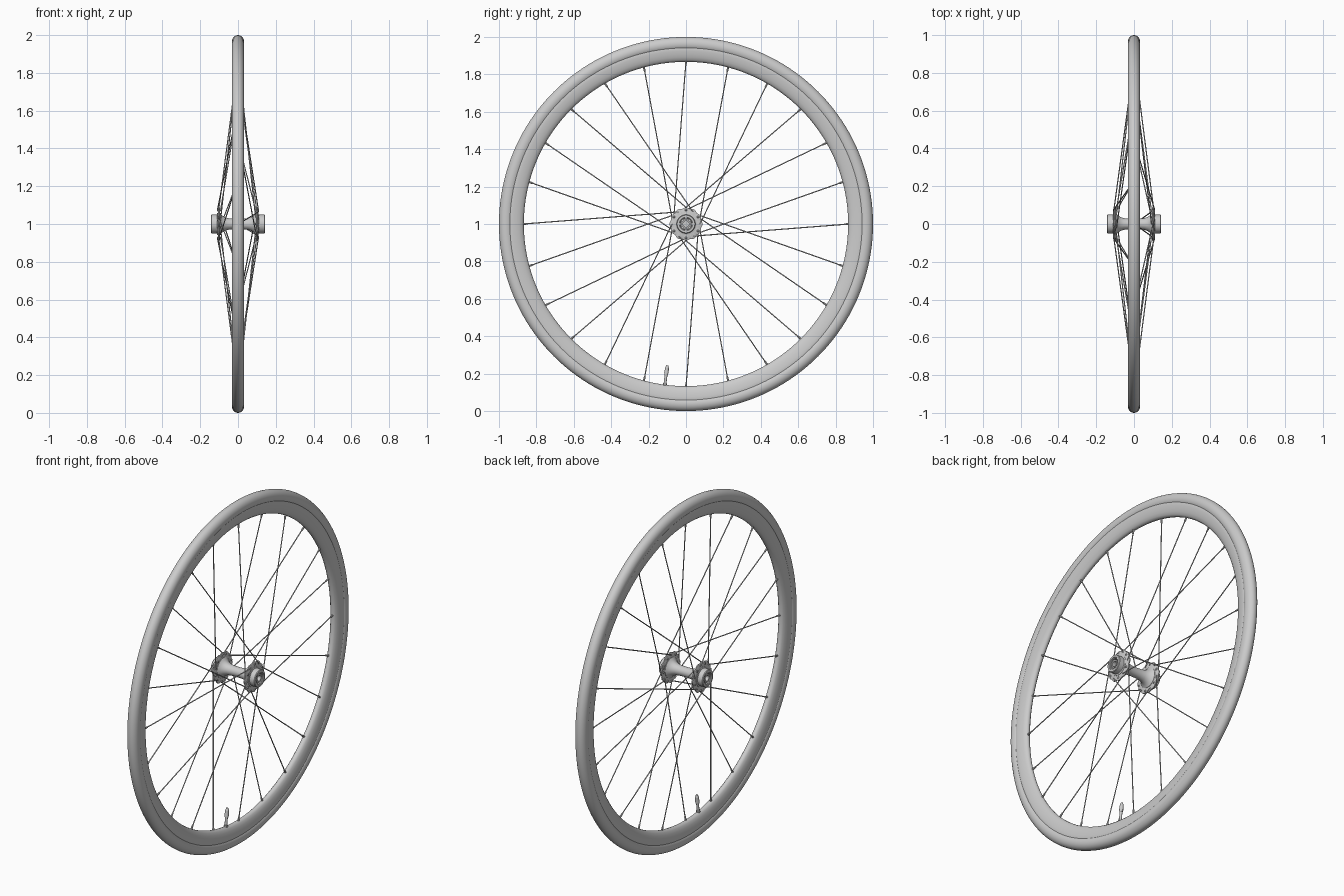
import bpy, bmesh, math
from mathutils import Vector, Matrix

if "Cube" in bpy.data.objects:
    bpy.data.objects.remove(bpy.data.objects["Cube"])

CZ = 1.0  # wheel centre height


def polar(x, r, deg):
    # clockwise from the top, as seen from +x
    a = math.radians(deg)
    return Vector((x, r * math.sin(a), CZ + r * math.cos(a)))


def finish(name, bm, angle=35):
    bmesh.ops.recalc_face_normals(bm, faces=bm.faces)
    me = bpy.data.meshes.new(name)
    bm.to_mesh(me)
    bm.free()
    ob = bpy.data.objects.new(name, me)
    bpy.context.collection.objects.link(ob)
    bpy.ops.object.select_all(action='DESELECT')
    ob.select_set(True)
    bpy.context.view_layer.objects.active = ob
    bpy.ops.object.shade_smooth_by_angle(angle=math.radians(angle))
    return ob


def lathe(name, profile, steps, closed=True, ripple=0.0, lobes=12):
    # revolve (x, radius) points about the axle; ripple scallops the outline
    bm = bmesh.new()
    rmax = max(r for _, r in profile)
    rings = []
    for i in range(steps):
        d = 360 * i / steps
        wave = ripple * math.cos(math.radians(d * lobes))
        rings.append([bm.verts.new(polar(x, r + (wave if r > rmax - 0.004 else 0), d))
                      for x, r in profile])
    n = len(profile)
    for i in range(steps):
        a, b = rings[i], rings[(i + 1) % steps]
        for j in range(n if closed else n - 1):
            k = (j + 1) % n
            bm.faces.new((a[j], a[k], b[k], b[j]))
    bmesh.ops.remove_doubles(bm, verts=bm.verts, dist=1e-6)
    return finish(name, bm)


def rod(bm, p, q, r1, r2=None, seg=8):
    d = q - p
    m = Matrix.Translation((p + q) / 2) @ d.to_track_quat('Z', 'Y').to_matrix().to_4x4()
    bmesh.ops.create_cone(bm, cap_ends=True, segments=seg, radius1=r1,
                          radius2=r1 if r2 is None else r2, depth=d.length, matrix=m)


# tyre: oval section
tyre = [(0.033 * math.cos(2 * math.pi * i / 28),
         0.962 + 0.038 * math.sin(2 * math.pi * i / 28)) for i in range(28)]
lathe("tyre", tyre, 160)

# rim: rounded wedge section
half = [(0.027, 0.944), (0.0285, 0.938), (0.028, 0.925), (0.026, 0.908),
        (0.022, 0.892), (0.016, 0.877), (0.008, 0.869)]
rim = half + [(0, 0.867)] + [(-x, r) for x, r in reversed(half)]
lathe("rim", rim, 160)

# hub shell with flared ends, bearing caps and recessed axle sockets
side = [(0.03, 0.028), (0.055, 0.031), (0.072, 0.037), (0.086, 0.047), (0.094, 0.058),
        (0.108, 0.058), (0.110, 0.050), (0.139, 0.050), (0.143, 0.047), (0.143, 0.036),
        (0.139, 0.034), (0.139, 0.030), (0.115, 0.029), (0.115, 0.0)]
hub = [(-x, r) for x, r in reversed(side)] + [(0, 0.027)] + side
lathe("hub_shell", hub, 64, closed=False)

# axle end tubes inside the sockets
for s, tag in ((1, "right"), (-1, "left")):
    lathe("axle_end_" + tag, [(s * x, r) for x, r in
          ((0.112, 0.024), (0.137, 0.024), (0.137, 0.016), (0.112, 0.016))], 32)
    # scalloped spoke flange
    lathe("spoke_flange_" + tag, [(s * x, r) for x, r in
          ((0.096, 0.05), (0.096, 0.083), (0.098, 0.086), (0.104, 0.086),
           (0.106, 0.083), (0.106, 0.05))], 144, ripple=0.003)

# spokes: 24, alternating sides, crossing in leading and trailing pairs
spokes, nipples = bmesh.new(), bmesh.new()
for k in range(24):
    s = 1 if k % 2 == 0 else -1
    turn = (-1, 1, 1, -1)[k % 4]
    out = 0.006 * turn
    deg = 15 * k
    hole = deg + 60 * turn
    elbow = polar(s * (0.101 + out * 1.4), 0.075, hole)
    head = polar(s * (0.101 - out * 1.4), 0.075, hole)
    tip = polar(s * 0.002, 0.872, deg)
    rod(spokes, elbow, tip, 0.003)
    rod(spokes, elbow, head, 0.003)
    rod(spokes, head, head + (head - elbow).normalized() * 0.003, 0.0065, 0.004)
    inward = (elbow - tip).normalized()
    rod(nipples, tip, tip + inward * 0.028, 0.006, 0.0045)
finish("spokes", spokes)
finish("spoke_nipples", nipples)

# valve: lock nut, stem, collar and tapered cap
valve = bmesh.new()
for r0, r1, a, b, seg in ((0.875, 0.858, 0.011, 0.011, 6), (0.86, 0.80, 0.0075, 0.0075, 16),
                          (0.815, 0.806, 0.010, 0.010, 16), (0.806, 0.776, 0.012, 0.010, 16),
                          (0.776, 0.762, 0.010, 0.005, 16)):
    rod(valve, polar(0, r0, 187.5), polar(0, r1, 187.5), a, b, seg)
finish("valve", valve)
